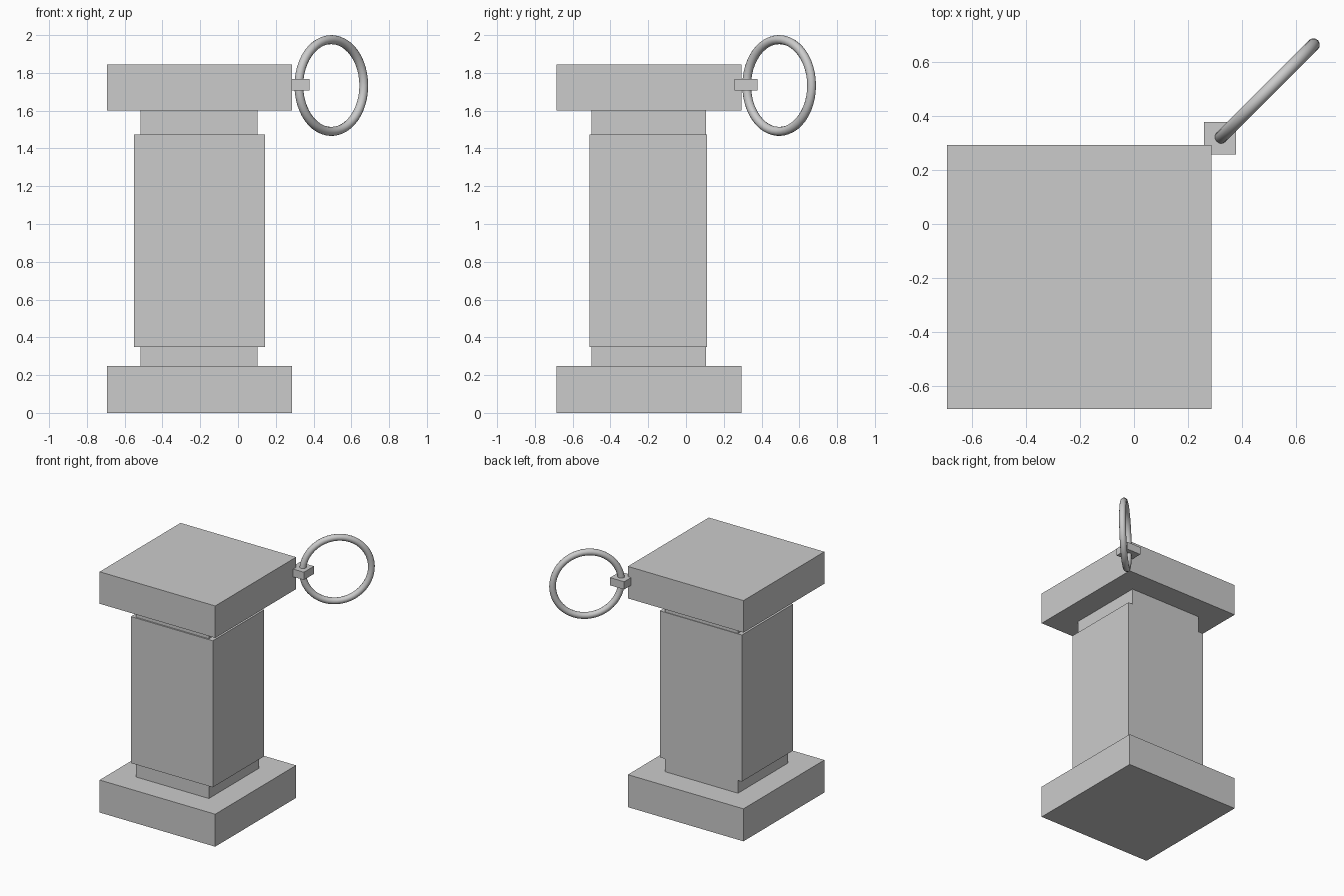
import bpy
from math import radians

if "Cube" in bpy.data.objects:
    bpy.data.objects.remove(bpy.data.objects["Cube"])


def box(name, x, y, z):
    """Box from (min, max) ranges on each axis."""
    bpy.ops.mesh.primitive_cube_add(size=1, location=[(a + b) / 2 for a, b in (x, y, z)])
    ob = bpy.context.object
    ob.name = name
    ob.scale = [b - a for a, b in (x, y, z)]
    bpy.ops.object.transform_apply(location=False, rotation=False, scale=True)
    return ob


# Matching square slabs at the foot and head of the pillar
for name, z in (("base_slab", (0, 0.249)), ("top_slab", (1.6, 1.845))):
    box(name, (-0.693, 0.287), (-0.686, 0.294), z)

# Inner core, showing as a neck above and below the outer shaft
box("core", (-0.515, 0.103), (-0.50, 0.106), (0.249, 1.6))
box("shaft", (-0.551, 0.144), (-0.511, 0.111), (0.35, 1.473))

# Bracket on the corner of the top slab
box("ring_bracket", (0.259, 0.378), (0.258, 0.379), (1.708, 1.767))

# Upright ring hanging along the corner diagonal
bpy.ops.mesh.primitive_torus_add(
    major_radius=0.243, minor_radius=0.024, major_segments=48, minor_segments=12,
    location=(0.494, 0.493, 1.733), rotation=(radians(90), 0, radians(45)))
ring = bpy.context.object
ring.name = "ring"
bpy.ops.object.shade_smooth_by_angle(angle=radians(40))
